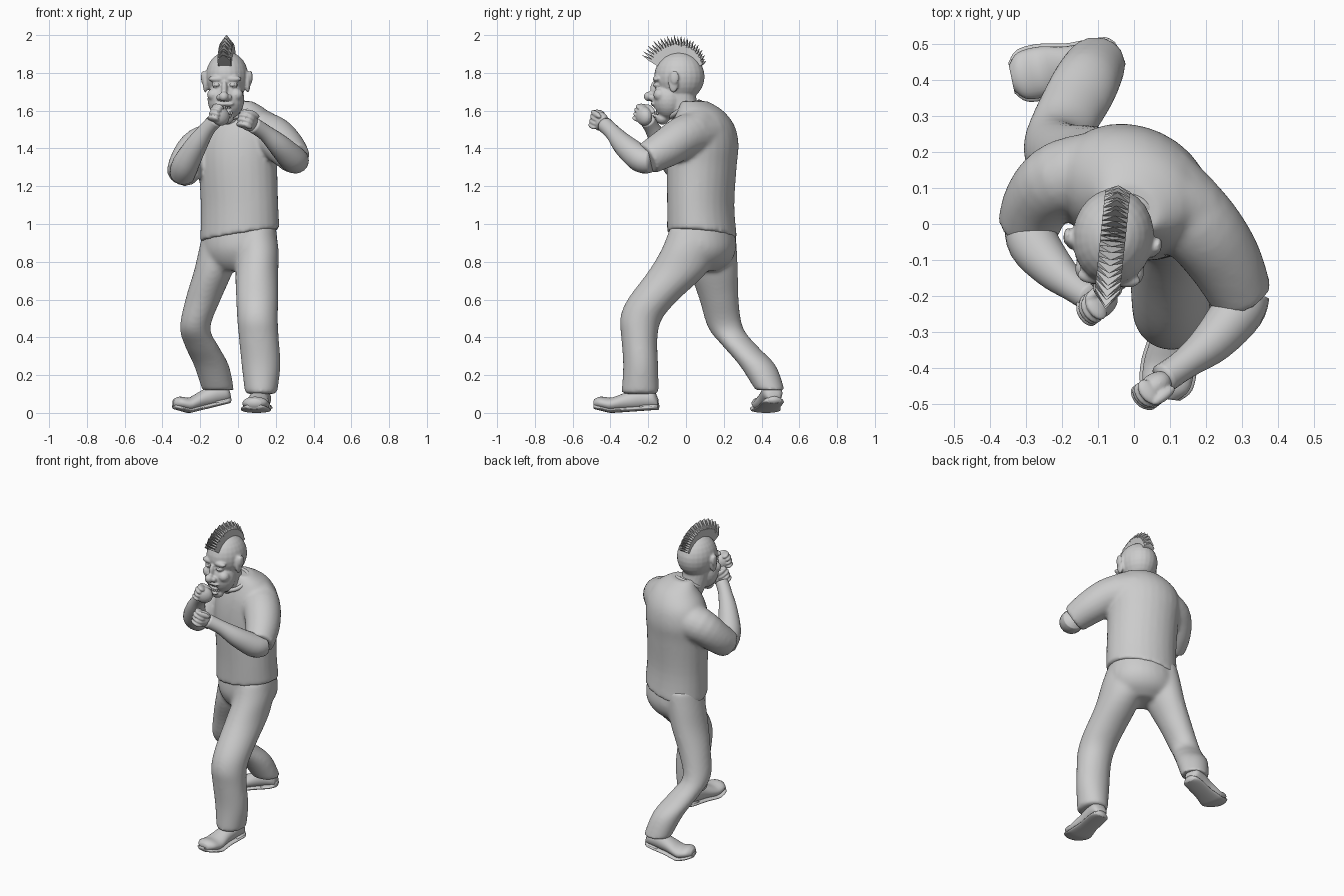
import bpy, bmesh, math
from mathutils import Vector, Matrix

if "Cube" in bpy.data.objects:
    bpy.data.objects.remove(bpy.data.objects["Cube"])

YAW = math.radians(-25)   # twist of the trunk


def resample(rows, steps=4):
    """Catmull-Rom interpolation of tuples."""
    out = []
    for i in range(len(rows) - 1):
        a, b, c, d = rows[max(i - 1, 0)], rows[i], rows[i + 1], rows[min(i + 2, len(rows) - 1)]
        for s in range(steps):
            t = s / steps
            out.append(tuple(0.5 * (2 * q + (r - p) * t + (2 * p - 5 * q + 4 * r - w) * t * t
                       + (3 * q - p - 3 * r + w) * t ** 3) for p, q, r, w in zip(a, b, c, d)))
    return out + [tuple(rows[-1])]


def skin(bm, frames, n=28):
    """Closed skin over elliptical frames (centre, u, v)."""
    rings = [[bm.verts.new(c + u * math.cos(k * math.tau / n) + v * math.sin(k * math.tau / n))
              for k in range(n)] for c, u, v in frames]
    for a, b in zip(rings, rings[1:]):
        for k in range(n):
            bm.faces.new((a[k], a[(k + 1) % n], b[(k + 1) % n], b[k]))
    bm.faces.new(rings[0])
    bm.faces.new(rings[-1])


def stack(bm, rows, yaw=0.0):
    """Horizontal rings: x, y, z, rx, ry, tilt."""
    c, s = math.cos(yaw), math.sin(yaw)
    skin(bm, [(Vector(r[:3]), Vector((r[3] * c, r[3] * s, r[5])), Vector((-r[4] * s, r[4] * c, 0)))
              for r in resample(rows)])


def tube(bm, rows):
    """Round limb: x, y, z, radius."""
    rows = resample(rows)
    frames = []
    for i, r in enumerate(rows):
        t = (Vector(rows[min(i + 1, len(rows) - 1)][:3]) - Vector(rows[max(i - 1, 0)][:3])).normalized()
        u = t.cross(Vector((0, 0, 1))).normalized()
        frames.append((Vector(r[:3]), u * r[3], u.cross(t) * r[3]))
    skin(bm, frames, 20)


def ball(bm, c, r):
    r = r if isinstance(r, tuple) else (r, r, r)
    bmesh.ops.create_uvsphere(bm, u_segments=24, v_segments=14, radius=1,
                              matrix=Matrix.Translation(c) @ Matrix.Diagonal((*r, 1)))


def finish(name, bm, voxel=0, relax=0, smooth=True, matrix=None):
    bmesh.ops.recalc_face_normals(bm, faces=bm.faces)
    for f in bm.faces:
        f.smooth = smooth
    me = bpy.data.meshes.new(name)
    bm.to_mesh(me)
    bm.free()
    ob = bpy.data.objects.new(name, me)
    bpy.context.collection.objects.link(ob)
    if matrix:
        ob.matrix_world = matrix
    if voxel:
        m = ob.modifiers.new("Fuse", 'REMESH')
        m.mode, m.voxel_size, m.use_smooth_shade = 'VOXEL', voxel, True
    if relax:
        m = ob.modifiers.new("Relax", 'SMOOTH')
        m.factor, m.iterations = 0.5, relax
    return ob


# Shirt: trunk, sloping shoulder and both sleeves
bm = bmesh.new()
stack(bm, [(.01, .085, .94, .217, .178, .035), (.008, .078, 1.1, .212, .17, .01),
           (0, .083, 1.3, .215, .178, 0), (0, .092, 1.42, .222, .178, 0),
           (.008, .09, 1.52, .205, .158, 0), (.015, .075, 1.6, .145, .115, 0),
           (-.005, .045, 1.65, .085, .065, 0)], YAW)
tube(bm, [(-.02, .08, 1.54, .1), (.08, .075, 1.525, .1), (.17, .03, 1.48, .1)])
tube(bm, [(.06, .1, 1.48, .13), (.175, .0, 1.465, .115), (.25, -.1, 1.405, .104), (.3, -.205, 1.345, .087)])
tube(bm, [(-.08, .14, 1.43, .12), (-.2, .125, 1.405, .108), (-.265, .065, 1.33, .097),
          (-.293, -.01, 1.265, .087)])
finish("shirt", bm, .011, 9)

# Collar band
bpy.ops.mesh.primitive_torus_add(location=(-.025, .0, 1.605), rotation=(.5, 0, -.3), major_radius=.085,
                                 minor_radius=.013, major_segments=32, minor_segments=10)
bpy.context.object.name = "collar"
bpy.ops.object.shade_smooth()

# Trousers: hips and two legs
bm = bmesh.new()
stack(bm, [(.01, .085, 1.0, .195, .158, 0), (.012, .088, .88, .203, .172, 0),
           (.005, .09, .8, .175, .14, 0), (0, .08, .75, .1, .08, 0)], YAW)
stack(bm, [(.095, .035, .98, .1, .12, 0), (.107, .01, .87, .108, .138, 0), (.1, -.042, .75, .114, .157, 0),
           (.102, -.175, .6, .112, .135, 0), (.103, -.237, .5, .108, .112, 0), (.11, -.247, .4, .106, .096, 0),
           (.122, -.24, .25, .103, .093, 0), (.122, -.243, .1, .085, .1, 0)])
stack(bm, [(-.08, .135, .98, .1, .125, 0), (-.1, .14, .87, .106, .13, 0), (-.13, .148, .75, .104, .127, 0),
           (-.185, .175, .6, .094, .104, 0), (-.227, .21, .45, .081, .093, 0), (-.19, .29, .35, .09, .092, 0),
           (-.14, .38, .25, .093, .096, 0), (-.105, .445, .12, .085, .078, 0)])
finish("trousers", bm, .011, 14)


# Shoes: upper, sole and heel block, running from heel to toe
def shoe(name, heel, toe, lift):
    h, d = Vector(heel), Vector(toe) - Vector(heel)
    side = Vector((-d.y, d.x, 0)).normalized()
    bm = bmesh.new()
    rows = [(-.02, .03, .05), (.06, .05, .1), (.25, .054, .115), (.45, .056, .1),
            (.7, .07, .075), (.9, .065, .066), (1.0, .035, .045)]
    for grow, top in ((0, 1), (.008, 0)):
        frames = []
        for t, w, z in resample(rows):
            base = lift * (1 - min(t / .7, 1)) + .02 * max(t - .75, 0) / .25
            hz = z / 2 if top else .014
            frames.append((h + d * t + Vector((0, 0, base + hz + (.008 if top else 0))),
                           side * (w + grow), Vector((0, 0, hz))))
        skin(bm, frames, 24)
    skin(bm, [(h + d * t + Vector((0, 0, lift * (1 - t / .7) + .018)), side * w, Vector((0, 0, .018)))
              for t, w in ((-.03, .03), (.03, .052), (.26, .054))], 20)
    finish(name, bm)


shoe("left_shoe", (.128, -.155, 0), (.085, -.485, 0), .016)
shoe("right_shoe", (-.05, .465, 0), (-.34, .405, 0), .05)

# Forearms
for name, rows in (
        ("left_forearm", [(.315, -.185, 1.335, .064), (.29, -.24, 1.345, .072), (.22, -.325, 1.415, .06),
                          (.145, -.385, 1.482, .043), (.08, -.43, 1.525, .042)]),
        ("right_forearm", [(-.295, .01, 1.26, .066), (-.278, -.055, 1.315, .071), (-.222, -.125, 1.415, .058),
                           (-.165, -.175, 1.5, .042), (-.12, -.205, 1.55, .04)])):
    bm = bmesh.new()
    tube(bm, rows)
    finish(name, bm)


# Fists: palm, four curled fingers and a thumb
def fist(name, c, d, inner):
    bm = bmesh.new()
    ball(bm, (-.005, 0, 0), (.055, .038, .05))
    for i in range(4):
        z = .034 - i * .023
        ball(bm, (.036 - abs(i - 1) * .004, 0, z), (.026, .04, .014))
        ball(bm, (.012, inner * .034, z), (.028, .014, .0125))
    ball(bm, (.005, inner * .034, .038), (.042, .015, .015))
    rot = Vector(d).to_track_quat('X', 'Z').to_matrix().to_4x4()
    finish(name, bm, .005, 2, matrix=Matrix.Translation(c) @ rot)


fist("left_fist", (.053, -.456, 1.545), (-.09, -.07, .05), 1)
fist("right_fist", (-.097, -.225, 1.574), (-.07, -.05, .05), -1)

# Head: skull, jaw, cheeks, brows, nose, ears and neck, fused
HEAD = Matrix.Translation((-.058, -.035, 1.75)) @ Matrix.Rotation(math.radians(-6), 4, 'Z')
bm = bmesh.new()
ball(bm, (0, 0, .03), (.113, .134, .132))
ball(bm, (0, -.055, -.09), (.098, .088, .108))
ball(bm, (0, -.09, -.19), (.045, .036, .034))
tube(bm, [(.02, .06, -.2, .078), (.005, .02, -.13, .078), (0, 0, -.03, .085)])
ball(bm, (0, -.135, -.035), (.016, .02, .042))
ball(bm, (0, -.163, -.075), .026)
ball(bm, (0, -.137, -.114), (.052, .014, .012))
ball(bm, (0, -.128, -.178), (.042, .014, .011))
for s in (-1, 1):
    ball(bm, (s * .025, -.147, -.08), .017)
    ball(bm, (s * .06, -.096, -.066), (.036, .036, .034))
    ball(bm, (s * .045, -.115, .018), (.044, .022, .017))
    ball(bm, (s * .042, -.114, -.014), (.026, .019, .016))
    ball(bm, (s * .113, -.02, .003), (.014, .028, .058))
    ball(bm, (s * .127, -.012, .026), (.01, .024, .036))
head = finish("head", bm, .006, 4, matrix=HEAD)

# Open grinning mouth, cut into the face
bm = bmesh.new()
ball(bm, (0, -.155, -.146), (.055, .045, .023))
cutter = finish("mouth_cutter", bm, matrix=HEAD)
cutter.hide_render = True
cutter.hide_viewport = True
cut = head.modifiers.new("Mouth", 'BOOLEAN')
cut.operation, cut.object, cut.solver = 'DIFFERENCE', cutter, 'EXACT'

# Teeth and eyes
bm = bmesh.new()
for i in range(-3, 4):
    for z in (-.13, -.163):
        ball(bm, (i * .0115, -.128 + abs(i) ** 2 * .0017, z), (.0062, .006, .009))
finish("teeth", bm, matrix=HEAD)
bm = bmesh.new()
for s in (-1, 1):
    ball(bm, (s * .042, -.119, -.014), (.017, .018, .011))
finish("eyes", bm, matrix=HEAD)

# Mohawk: a fan of flat pointed tufts over the crown
bm = bmesh.new()
N = 26
for i in range(N):
    t = i / (N - 1)
    a = math.radians(60 - 120 * t)
    out, along = Vector((0, -math.sin(a), math.cos(a))), Vector((0, math.cos(a), math.sin(a)))
    tip = .235 - .03 * t - .045 * t ** 3 + (.005 if i % 2 else -.002)
    root = Vector((0, 0, .03))
    low, mid = .118, .118 + (tip - .118) * .55
    rings = [[bm.verts.new(root + out * r + along * (y * .008 * k) + Vector((x * .035, 0, 0)))
              for x, y in ((-1, -1), (1, -1), (1, 1), (-1, 1))] for r, k in ((low, 1), (mid, .8))]
    peak = bm.verts.new(root + out * tip)
    for k in range(4):
        j = (k + 1) % 4
        bm.faces.new((rings[0][k], rings[0][j], rings[1][j], rings[1][k]))
        bm.faces.new((rings[1][k], rings[1][j], peak))
    bm.faces.new(rings[0])
finish("mohawk", bm, smooth=False, matrix=HEAD)
